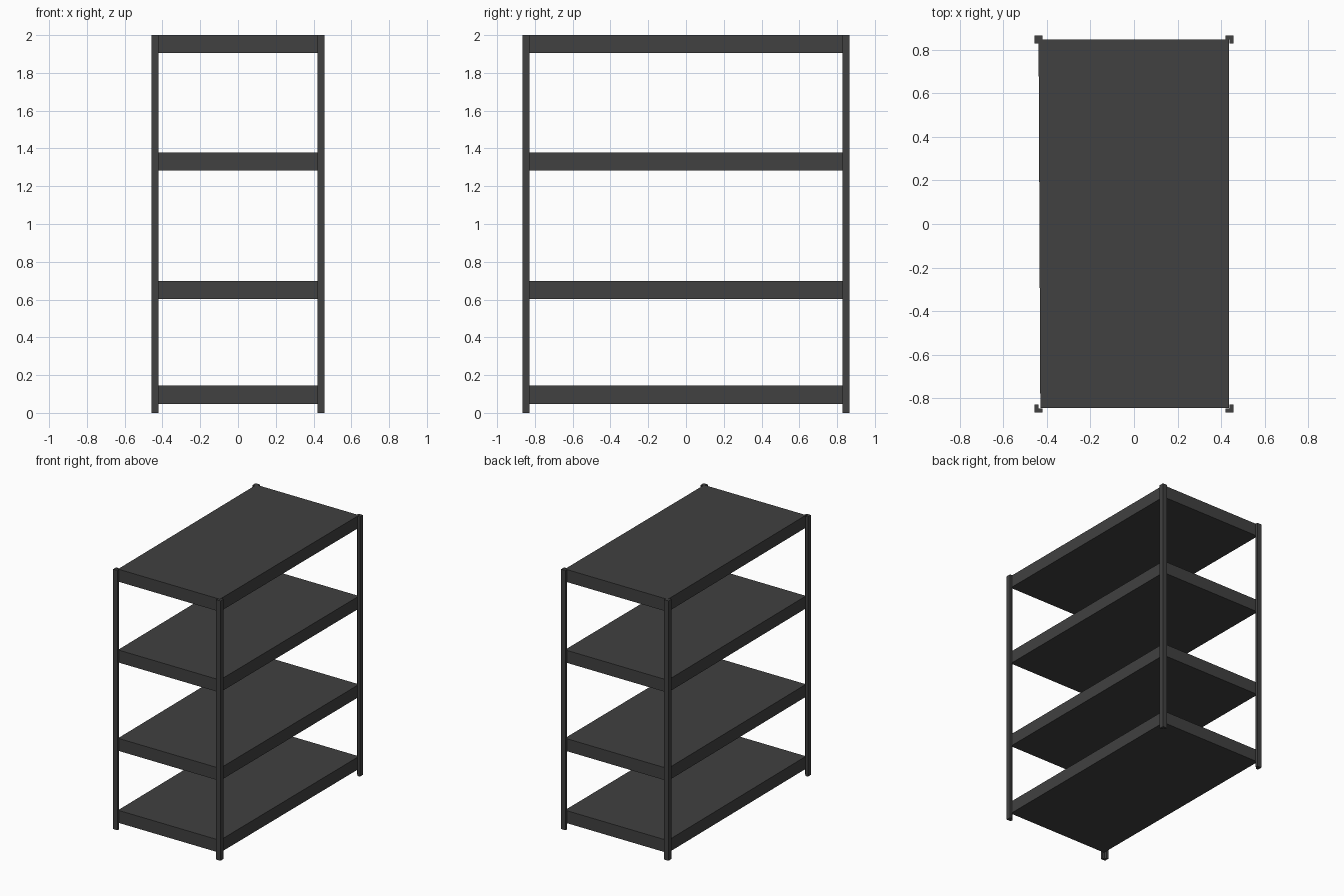
import bpy
import bmesh

if "Cube" in bpy.data.objects:
    bpy.data.objects.remove(bpy.data.objects["Cube"])

HX, HY = 0.457, 0.866        # outer half extents
POST_W, POST_T = 0.037, 0.018  # angle post width and thickness
SHELF_H = 0.096

steel = bpy.data.materials.new("dark_grey_steel")
steel.diffuse_color = (0.052, 0.052, 0.052, 1.0)
steel.use_nodes = True
steel.node_tree.nodes["Principled BSDF"].inputs["Base Color"].default_value = steel.diffuse_color


def extrude_outline(name, outline, z0, z1):
    """Extrude a flat outline upward into a solid part."""
    bm = bmesh.new()
    face = bm.faces.new([bm.verts.new((x, y, z0)) for x, y in outline])
    top = bmesh.ops.extrude_face_region(bm, geom=[face])["geom"]
    verts = [v for v in top if isinstance(v, bmesh.types.BMVert)]
    bmesh.ops.translate(bm, verts=verts, vec=(0, 0, z1 - z0))
    bmesh.ops.recalc_face_normals(bm, faces=bm.faces)
    mesh = bpy.data.meshes.new(name)
    bm.to_mesh(mesh)
    bm.free()
    mesh.materials.append(steel)
    obj = bpy.data.objects.new(name, mesh)
    bpy.context.collection.objects.link(obj)
    return obj


# Four L-shaped corner posts
angle = [(0, 0), (POST_W, 0), (POST_W, POST_T),
         (POST_T, POST_T), (POST_T, POST_W), (0, POST_W)]
for y_name, sy in (("front", -1), ("back", 1)):
    for x_name, sx in (("left", -1), ("right", 1)):
        outline = [(sx * (HX - x), sy * (HY - y)) for x, y in angle]
        extrude_outline(f"{y_name}_{x_name}_post", outline, 0, 2)

# Four solid shelves, slightly narrower towards the front left
shelf = [(-0.430, -0.845), (0.437, -0.845), (0.437, 0.848), (-0.438, 0.848)]
for name, top in (("bottom", 0.144), ("lower", 0.698),
                  ("upper", 1.378), ("top", 2.0)):
    extrude_outline(f"{name}_shelf", shelf, top - SHELF_H, top)
